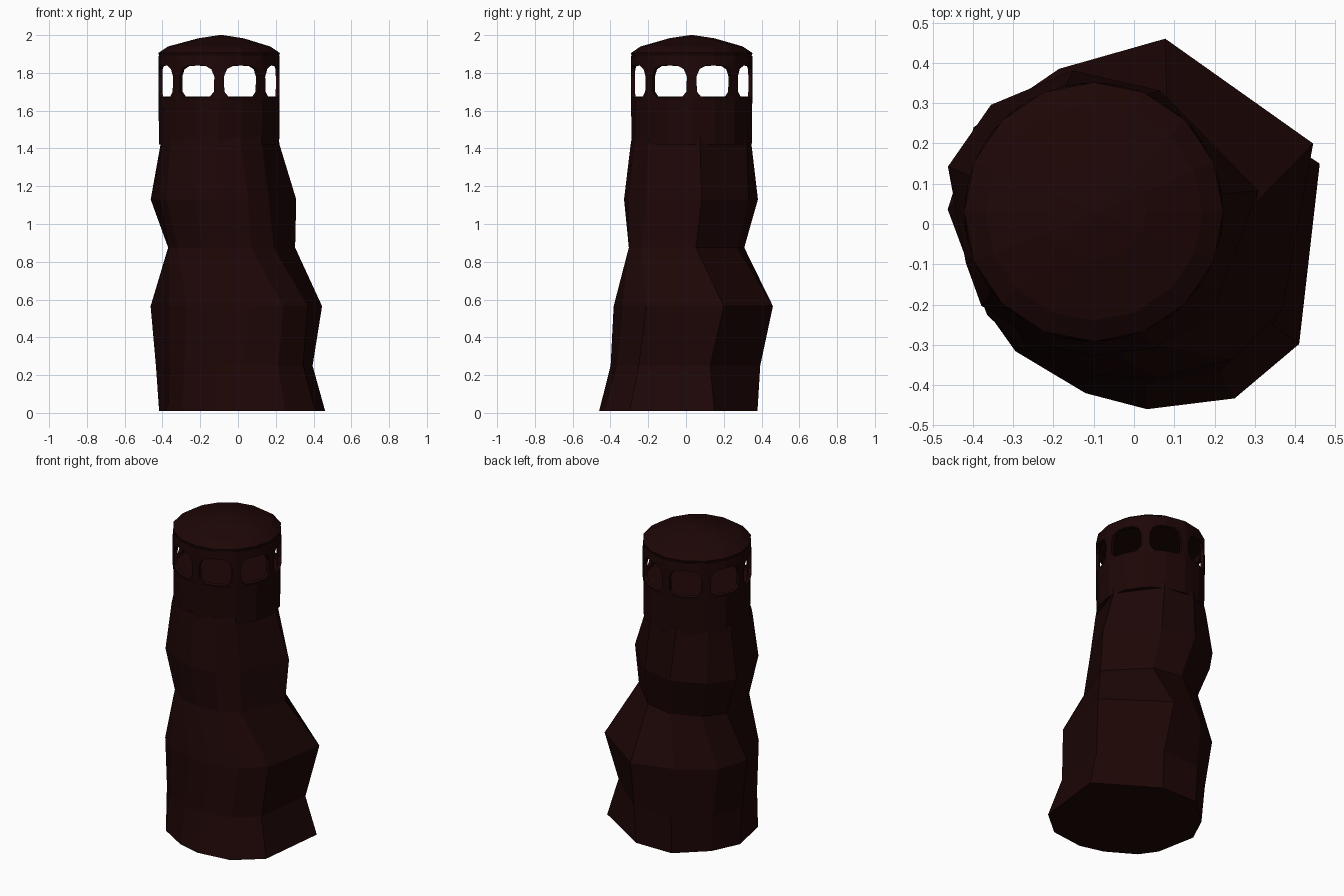
import bpy, bmesh, math

if "Cube" in bpy.data.objects:
    bpy.data.objects.remove(bpy.data.objects["Cube"])

mat = bpy.data.materials.new("dark reddish brown")
mat.diffuse_color = (0.0125, 0.0018, 0.0018, 1)
mat.use_nodes = True
mat.node_tree.nodes["Principled BSDF"].inputs["Base Color"].default_value = mat.diffuse_color
CX, CY = -0.1, 0.03          # axis of the upper part


def finish(name, bm):
    bmesh.ops.recalc_face_normals(bm, faces=bm.faces)
    me = bpy.data.meshes.new(name)
    bm.to_mesh(me)
    bm.free()
    me.materials.append(mat)
    ob = bpy.data.objects.new(name, me)
    bpy.context.collection.objects.link(ob)
    return ob


def polar(cx, cy, r, deg, z):
    a = math.radians(deg)
    return (cx + r * math.cos(a), cy + r * math.sin(a), z)


def loft(name, rings):
    bm = bmesh.new()
    loops = [[bm.verts.new(p) for p in ring] for ring in rings]
    n = len(loops[0])
    for a, b in zip(loops, loops[1:]):
        for i in range(n):
            j = (i + 1) % n
            bm.faces.new((a[i], a[j], b[j], b[i]))
    bm.faces.new(loops[0])
    bm.faces.new(loops[-1])
    return finish(name, bm)


# Irregular faceted trunk: height, centre, twist, radius at each azimuth
AZ = [18, 76, 113, 147, 174, 210, 227, 254, 274, 300, 324]
SECTIONS = [
    (0.01, 0, 0, 0, [.485, .39, .41, .40, .42, .425, .432, .437, .461, .50, .507]),
    (0.25, 0, 0, 0, [.415, .405, .42, .42, .437, .42, .415, .405, .40, .425, .425]),
    (0.565, 0, .02, 4, [.48, .447, .41, .455, .463, .44, .43, .405, .407, .43, .435]),
    (0.875, -.04, .01, -11, [.345, .29, .305, .33, .345, .345, .345, .33, .315, .33, .335]),
    (1.13, -.07, .03, -10, [.382, .33, .36, .39, .408, .37, .387, .365, .36, .36, .335]),
    (1.42, -.095, .03, -10, [.318, .32, .325, .33, .328, .325, .33, .325, .325, .325, .32]),
    (1.46, CX, CY, -10, [.318] * 11),
]
loft("trunk", [[polar(cx, cy, r, az + tw, z) for az, r in zip(AZ, rad)]
               for z, cx, cy, tw, rad in SECTIONS])

# Round drum below the windows; its top is the lookout floor
loft("drum", [[polar(CX, CY, r, 22.5 * i, z) for i in range(16)]
              for z, r in ((1.42, .318), (1.66, .321))])

# Ring of eight window openings: each window point is paired with a frame point
B, T = 1.655, 1.89
HALF = [((0, 1.67), (0, B)), ((13, 1.67), (22.5, B)), ((17.5, 1.70), (22.5, B)),
        ((18, 1.78), (22.5, T)), ((15, 1.82), (22.5, T)),
        ((9, 1.838), (22.5, T)), ((0, 1.84), (0, T))]
pairs = HALF + [((-w[0], w[1]), (-f[0], f[1])) for w, f in HALF[-2:0:-1]]
bm = bmesh.new()
cache = {}


def vert(deg, z):
    key = (round(deg % 360, 2), z)
    if key not in cache:
        cache[key] = bm.verts.new(polar(CX, CY, 0.321, deg, z))
    return cache[key]


for k in range(8):
    mid = 22.5 + 45 * k
    for i, (w0, f0) in enumerate(pairs):
        w1, f1 = pairs[(i + 1) % len(pairs)]
        vs = [vert(mid + a, z) for a, z in (w0, f0, f1, w1)]
        bm.faces.new(list(dict.fromkeys(vs)))
gallery = finish("window_gallery", bm)
solid = gallery.modifiers.new("thickness", 'SOLIDIFY')
solid.thickness = 0.02
solid.offset = -1

# Shallow domed roof with a flat ceiling
loft("roof", [[polar(CX + .01 * (z > 1.95), CY, r, 22.5 * i, z) for i in range(16)]
              for z, r in ((1.88, .315), (1.905, .322), (1.94, .27), (1.983, .12), (2.0, .01))])
